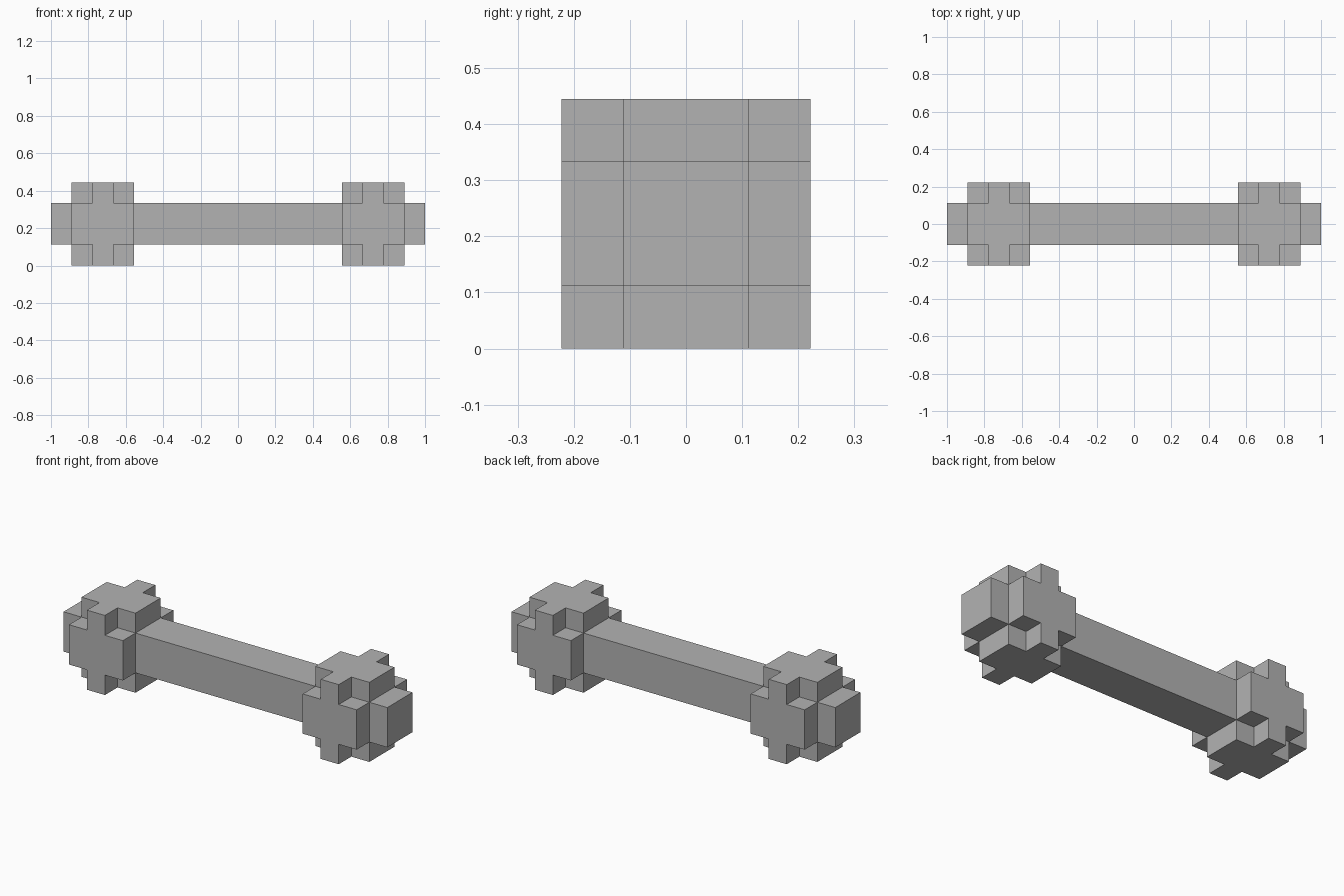
import bpy
import bmesh
from itertools import product
from math import radians
from mathutils import Vector

if "Cube" in bpy.data.objects:
    bpy.data.objects.remove(bpy.data.objects["Cube"])

U = 1 / 9                      # size of one block
MID = Vector((0, 0, 2 * U))    # centre of the model

grey = bpy.data.materials.new("grey")
grey.use_nodes = True
colour = (0.45, 0.45, 0.45, 1)
grey.diffuse_color = colour
grey.node_tree.nodes["Principled BSDF"].inputs["Base Color"].default_value = colour


def finish(name, bm, location):
    bmesh.ops.recalc_face_normals(bm, faces=bm.faces)
    mesh = bpy.data.meshes.new(name)
    bm.to_mesh(mesh)
    bm.free()
    mesh.materials.append(grey)
    obj = bpy.data.objects.new(name, mesh)
    obj.location = location
    bpy.context.collection.objects.link(obj)


def box(name, size, location):
    bm = bmesh.new()
    bmesh.ops.create_cube(bm, size=1)
    bmesh.ops.scale(bm, vec=size, verts=bm.verts)
    finish(name, bm, location)


def notched_block(name, counts, location):
    """Block of unit cells with its eight corner cells removed."""
    cells = {c for c in product(*(range(n) for n in counts))
             if any(0 < i < n - 1 for i, n in zip(c, counts))}
    half = Vector(counts) / 2
    bm = bmesh.new()
    # Keep only the outer skin of the cells
    for cell in cells:
        for axis, side in product(range(3), (0, 1)):
            step = list(cell)
            step[axis] += 2 * side - 1
            if tuple(step) in cells:
                continue
            a, b = (axis + 1) % 3, (axis + 2) % 3
            corners = []
            for da, db in ((0, 0), (1, 0), (1, 1), (0, 1)):
                p = Vector(cell)
                p[axis] += side
                p[a] += da
                p[b] += db
                corners.append(bm.verts.new((p - half) * U))
            bm.faces.new(corners)
    bmesh.ops.remove_doubles(bm, verts=bm.verts, dist=U / 100)
    bmesh.ops.recalc_face_normals(bm, faces=bm.faces)
    bmesh.ops.dissolve_limit(bm, angle_limit=radians(1),
                             verts=bm.verts, edges=bm.edges)
    finish(name, bm, location)


# Long square bar running through both weights
box("bar", Vector((18, 2, 2)) * U, MID)

# Weights near the two ends
for name, side in (("left_weight", 1), ("right_weight", -1)):
    notched_block(name, (3, 4, 4), MID + Vector((side * 6.5 * U, 0, 0)))
